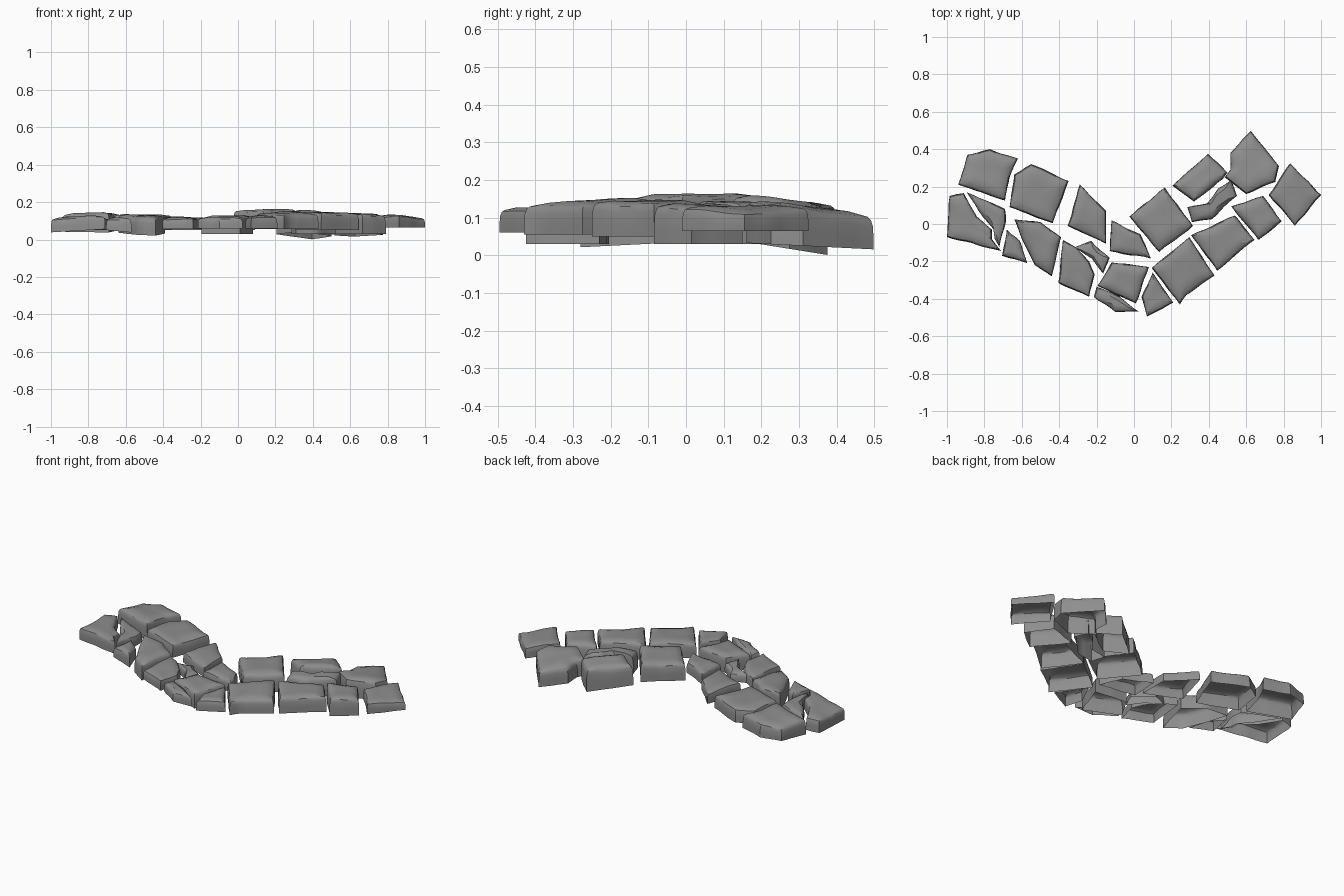
import bpy, bmesh
from mathutils import Vector, noise

if "Cube" in bpy.data.objects:
    bpy.data.objects.remove(bpy.data.objects["Cube"])

# ring profile: (inset distance, drop as a fraction of height)
RIM = [(0.0, 0.55), (0.002, 0.26), (0.007, 0.11), (0.016, 0.045)]

# dark grey stone colour
STONE = bpy.data.materials.new("dark_stone")
STONE.diffuse_color = (0.27, 0.27, 0.27, 1)
STONE.use_nodes = True
STONE.node_tree.nodes["Principled BSDF"].inputs["Base Color"].default_value = STONE.diffuse_color


def outline(corners, step=0.035):
    """Subdivide the outline and make the edges slightly wavy."""
    pts = []
    for i, c in enumerate(corners):
        a, b = Vector(c), Vector(corners[(i + 1) % len(corners)])
        n = max(2, round((b - a).length / step))
        side = Vector((-(b - a).y, (b - a).x)).normalized()
        for k in range(n):
            p = a.lerp(b, k / n)
            if k:
                p += side * 0.006 * noise.noise(Vector((p.x * 12, p.y * 12, 0)))
            pts.append(p)
    return pts


def centroid(c):
    area, s = 0, Vector((0, 0))
    for i, p in enumerate(c):
        a, b = Vector(p), Vector(c[(i + 1) % len(c)])
        w = a.x * b.y - b.x * a.y
        area += w
        s += (a + b) * w
    return s / (3 * area)


def stone(name, base, top, corners, slope=(0, 0), base_slope=(0, 0)):
    """Open-bottomed slab with steep walls, worn rim and a gently uneven top."""
    pts = outline(corners)
    mid = centroid(corners)
    bm = bmesh.new()

    def top_z(p):
        bump = 0.009 * noise.noise(Vector((p.x * 7, p.y * 7, top * 50)))
        return top - 0.004 + bump + (p - mid).dot(Vector(slope))

    rings = [[bm.verts.new((p.x, p.y, max(0, base + (p - mid).dot(Vector(base_slope)))))
              for p in pts]]
    h = top - base
    for inset, drop in RIM:
        ring = []
        for p in pts:
            q = p + (mid - p).normalized() * min(inset, (mid - p).length * 0.4)
            ring.append(bm.verts.new((q.x, q.y, top_z(q) - drop * h - 0.003)))
        rings.append(ring)
    for f in (0.3, 0.6):
        ring = []
        for v in rings[len(RIM)]:
            q = v.co.xy.lerp(mid, f)
            ring.append(bm.verts.new((q.x, q.y, top_z(q))))
        rings.append(ring)
    n = len(pts)
    for lo, hi in zip(rings, rings[1:]):
        for i in range(n):
            j = (i + 1) % n
            bm.faces.new((lo[i], lo[j], hi[j], hi[i]))
    tip = bm.verts.new((mid.x, mid.y, top_z(mid)))
    for i in range(n):
        bm.faces.new((rings[-1][i], rings[-1][(i + 1) % n], tip))
    bmesh.ops.recalc_face_normals(bm, faces=bm.faces)
    if tip.link_faces[0].normal.z < 0:
        bmesh.ops.reverse_faces(bm, faces=bm.faces)
    mesh = bpy.data.meshes.new(name)
    bm.to_mesh(mesh)
    bm.free()
    mesh.materials.append(STONE)
    ob = bpy.data.objects.new(name, mesh)
    bpy.context.collection.objects.link(ob)
    bpy.ops.object.select_all(action='DESELECT')
    ob.select_set(True)
    bpy.context.view_layer.objects.active = ob
    bpy.ops.object.shade_smooth_by_angle(angle=0.6)


# left arm, back row
stone("left_back_stone_1", 0.045, 0.142, [(-.94, .21), (-.89, .37), (-.77, .40), (-.62, .35), (-.665, .25), (-.69, .125)], (0.04, -0.04), (0, 0.05))
stone("left_back_stone_2", 0.05, 0.138, [(-.665, .09), (-.64, .265), (-.55, .32), (-.35, .23), (-.435, .005)])
stone("left_back_stone_3", 0.05, 0.12, [(-.355, -.01), (-.29, .21), (-.15, .07), (-.15, -.105)])

# left arm, front row
stone("left_end_stone", 0.045, 0.125, [(-1, -.07), (-.985, .15), (-.91, .165), (-.84, .04), (-.76, -.03), (-.76, -.08), (-.71, -.145)], (0.05, 0), (0.06, 0))
stone("left_end_sliver", 0.05, 0.12, [(-.895, .17), (-.69, .08), (-.685, .01), (-.72, -.125), (-.745, -.08), (-.75, -.03), (-.81, .04)])
stone("left_front_stone_1", 0.045, 0.115, [(-.705, -.17), (-.68, -.03), (-.61, -.09), (-.57, -.21)], (0, 0), (-0.1, 0))
stone("left_front_stone_2", 0.03, 0.132, [(-.64, .025), (-.5, .01), (-.39, -.07), (-.44, -.28), (-.53, -.22), (-.60, -.08)], (0, 0.06), (0, 0.05))
stone("left_front_stone_3", 0.055, 0.125, [(-.405, -.315), (-.38, -.085), (-.31, -.125), (-.24, -.2), (-.21, -.27), (-.24, -.39)])
stone("left_filler_stone", 0.055, 0.115, [(-.32, -.125), (-.23, -.09), (-.13, -.18), (-.165, -.265), (-.225, -.185)])

# bend
stone("bend_back_stone", 0.05, 0.12, [(-.13, -.145), (-.12, .02), (.035, -.055), (.09, -.185)])
stone("bend_middle_stone", 0.03, 0.13, [(-.195, -.33), (-.12, -.205), (.08, -.23), (.01, -.425)])
stone("bend_front_sliver", 0.06, 0.12, [(-.215, -.39), (-.2, -.335), (-.08, -.385), (.025, -.468), (-.1, -.47)])
stone("bend_front_wedge", 0.06, 0.13, [(.04, -.39), (.10, -.26), (.21, -.42), (.07, -.495)])

# right arm, front row
stone("right_front_stone_1", 0.055, 0.147, [(.095, -.235), (.295, -.07), (.43, -.275), (.28, -.38), (.245, -.43)], (0, 0.05))
stone("right_front_stone_2", 0.05, 0.152, [(.305, -.06), (.54, .045), (.645, -.085), (.445, -.25)])
stone("right_front_stone_3", 0.03, 0.14, [(.52, .095), (.69, .15), (.79, .015), (.665, -.085)])
stone("right_end_stone", 0.065, 0.132, [(.72, .155), (.835, .325), (1.0, .155), (.86, -.01)], (-0.03, 0))

# right arm, back row
stone("right_back_stone_1", 0.055, 0.165, [(-.025, .04), (.165, .195), (.315, -.01), (.135, -.15)], (0.02, 0.02))
stone("right_back_stone_2", 0.022, 0.152, [(.205, .205), (.395, .375), (.5, .275), (.475, .24), (.32, .12)], (0.02, -0.08), (0, -0.16))
stone("right_filler_stone", 0.03, 0.145, [(.285, .09), (.39, .11), (.45, .19), (.52, .235), (.55, .15), (.48, .09), (.415, .025), (.31, .01)])
stone("right_back_stone_3", 0.025, 0.135, [(.485, .25), (.515, .29), (.515, .38), (.625, .498), (.775, .31), (.755, .225), (.60, .16)], (0, -0.12), (0, -0.05))
